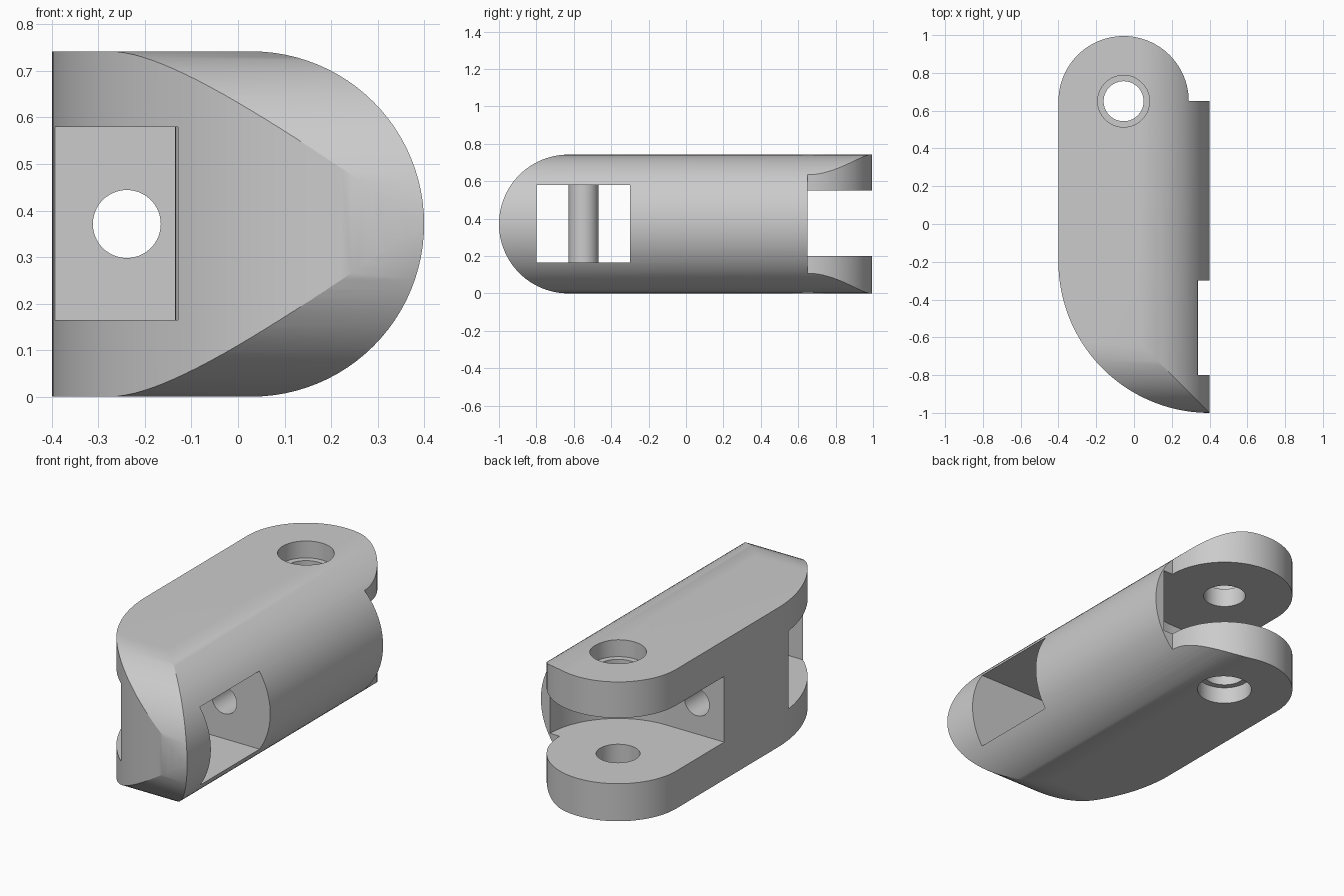
import bpy, bmesh
from math import cos, sin, radians

cube = bpy.data.objects.get("Cube")
if cube:
    bpy.data.objects.remove(cube)

H = 0.742            # body height
R = H / 2            # edge rounding radius
PX, PY = -0.055, 0.65  # hinge pivot
SLOT_Z = (0.2, 0.55)
WINDOW_Z = (0.165, 0.58)

grey = bpy.data.materials.new("plain grey")
grey.use_nodes = True
COLOUR = (0.6, 0.6, 0.6, 1)
grey.diffuse_color = COLOUR
grey.node_tree.nodes["Principled BSDF"].inputs["Base Color"].default_value = COLOUR


def arc(cx, cy, r, start, end, n=48):
    angles = [radians(start + (end - start) * i / n) for i in range(n + 1)]
    return [(cx + r * cos(a), cy + r * sin(a)) for a in angles]


def prism(name, outline, axis, lo, hi):
    """Extrude a 2D outline along an axis between lo and hi."""
    place = {"x": lambda a, b, h: (h, a, b),
             "y": lambda a, b, h: (a, h, b),
             "z": lambda a, b, h: (a, b, h)}[axis]
    bm = bmesh.new()
    low = [bm.verts.new(place(a, b, lo)) for a, b in outline]
    high = [bm.verts.new(place(a, b, hi)) for a, b in outline]
    bm.faces.new(low)
    bm.faces.new(high)
    for i in range(len(outline)):
        j = (i + 1) % len(outline)
        bm.faces.new((low[i], low[j], high[j], high[i]))
    bmesh.ops.recalc_face_normals(bm, faces=bm.faces)
    mesh = bpy.data.meshes.new(name)
    bm.to_mesh(mesh)
    bm.free()
    mesh.materials.append(grey)
    ob = bpy.data.objects.new(name, mesh)
    bpy.context.collection.objects.link(ob)
    return ob


def rod(name, a, b, r, axis, lo, hi):
    return prism(name, arc(a, b, r, 0, 360, 64)[:-1], axis, lo, hi)


def activate(ob):
    bpy.ops.object.select_all(action="DESELECT")
    ob.select_set(True)
    bpy.context.view_layer.objects.active = ob


def combine(ob, tool, operation):
    activate(ob)
    mod = ob.modifiers.new(operation.lower(), "BOOLEAN")
    mod.operation, mod.solver, mod.object = operation, "EXACT", tool
    bpy.ops.object.modifier_apply(modifier=mod.name)
    bpy.data.objects.remove(tool)


# Body: plan outline with a swept nose and a round hinge end
plan = (arc(0.4, -0.2, 0.8, 180, 270) + [(0.5, -1.0), (0.5, PY)]
        + arc(PX, PY, 0.345, 0, 180))
body = prism("link_body", plan, "z", -0.1, H + 0.1)

# Rounded long side and rounded nose
side = arc(0.4 - R, R, R, -90, 90) + [(-0.6, H), (-0.6, 0)]
combine(body, prism("side_rounding", side, "y", -1.2, 1.2), "INTERSECT")
nose = arc(R - 1, R, R, 90, 270) + [(1.2, 0), (1.2, H)]
combine(body, prism("nose_rounding", nose, "x", -0.8, 0.8), "INTERSECT")

# Hinge slot between the two lugs, with clearance around the pivot
slot = ([(-0.7, 1.2), (-0.7, PY - 0.4)] + arc(PX, PY, 0.4, 270, 360)
        + [(0.7, PY), (0.7, 1.2)])
combine(body, prism("slot_cutter", slot, "z", *SLOT_Z), "DIFFERENCE")

# Crosswise window
window = [(y, z) for y, z in zip((-0.8, -0.3, -0.3, -0.8),
                                 (WINDOW_Z[0],) * 2 + (WINDOW_Z[1],) * 2)]
combine(body, prism("window_cutter", window, "x", -0.7, 0.7), "DIFFERENCE")

# Pivot hole, counterbored on both outer faces
combine(body, rod("pivot_hole", PX, PY, 0.106, "z", -0.2, 1), "DIFFERENCE")
for lo, hi in ((-0.2, 0.09), (H - 0.09, 1)):
    combine(body, rod("counterbore", PX, PY, 0.137, "z", lo, hi), "DIFFERENCE")

# Twin bores from the window to the hinge slot
for side_sign in (-1, 1):
    bore = rod("bore", PX + side_sign * 0.184, R, 0.073, "y", -0.5, 0.5)
    combine(body, bore, "DIFFERENCE")

# Upright bar inside the window
bar = rod("window_bar", PX, -0.548, 0.08, "z", WINDOW_Z[0] - 0.02, WINDOW_Z[1] + 0.02)

for ob in (body, bar):
    activate(ob)
    bpy.ops.object.shade_smooth_by_angle(angle=radians(20))
